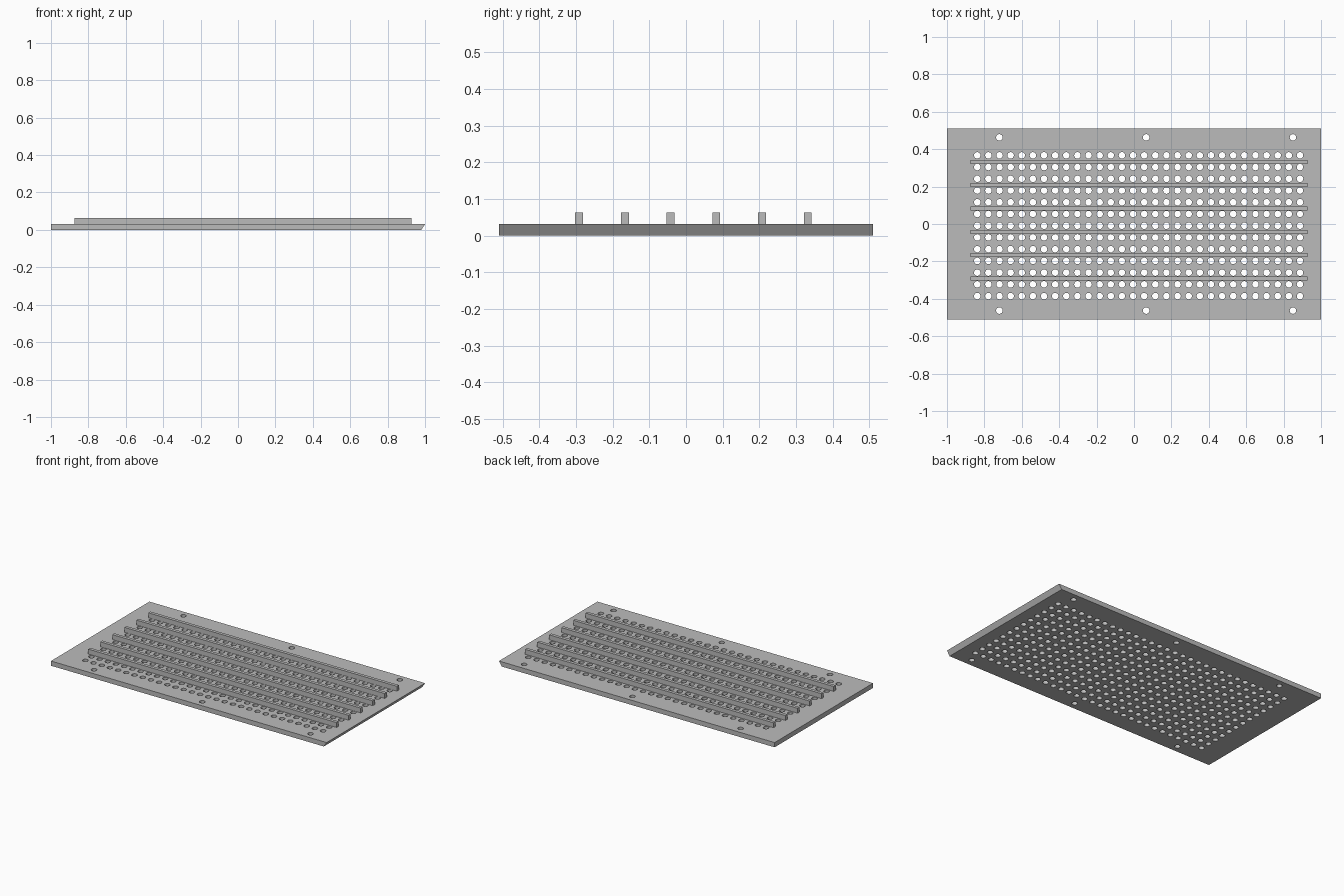
import bpy, bmesh
from mathutils import Matrix

if "Cube" in bpy.data.objects:
    bpy.data.objects.remove(bpy.data.objects["Cube"])

grey = bpy.data.materials.new("plain_grey")
grey.use_nodes = True
grey.diffuse_color = (0.5, 0.5, 0.5, 1)
grey.node_tree.nodes["Principled BSDF"].inputs["Base Color"].default_value = (0.5, 0.5, 0.5, 1)

HALF_Y, THICK, TOP = 0.51, 0.031, 0.063


def add_object(name, bm):
    bmesh.ops.recalc_face_normals(bm, faces=bm.faces)
    mesh = bpy.data.meshes.new(name)
    bm.to_mesh(mesh)
    bm.free()
    mesh.materials.append(grey)
    obj = bpy.data.objects.new(name, mesh)
    bpy.context.collection.objects.link(obj)
    return obj


def prism(name, profile, y0, y1):
    """Extrude an x-z profile along y."""
    bm = bmesh.new()
    face = bm.faces.new([bm.verts.new((x, y0, z)) for x, z in profile])
    new = bmesh.ops.extrude_face_region(bm, geom=[face])["geom"]
    verts = [g for g in new if isinstance(g, bmesh.types.BMVert)]
    bmesh.ops.translate(bm, vec=(0, y1 - y0, 0), verts=verts)
    return add_object(name, bm)


# Base plate with an undercut end
plate = prism("base_plate", [(-1, 0), (0.98, 0), (1, THICK), (-1, THICK)], -HALF_Y, HALF_Y)

# Hole positions: perforation grid and mounting holes along both long edges
holes = [(-0.838 + 0.0595 * i, 0.367 - 0.0627 * j) for i in range(30) for j in range(13)]
holes += [(x, y) for x in (-0.72, 0.065, 0.85) for y in (-0.463, 0.463)]

bm = bmesh.new()
for x, y in holes:
    bmesh.ops.create_cone(bm, cap_ends=True, segments=16, radius1=0.0175, radius2=0.0175,
                          depth=0.2, matrix=Matrix.Translation((x, y, 0)))
cutter = add_object("hole_cutter", bm)
cutter.hide_render = True

# Drill the plate, then drop the cutter
cut = plate.modifiers.new("drill", "BOOLEAN")
cut.operation = "DIFFERENCE"
cut.solver = "EXACT"
cut.object = cutter
drilled = bpy.data.meshes.new_from_object(
    plate.evaluated_get(bpy.context.evaluated_depsgraph_get()))
plate.modifiers.clear()
plate.data = drilled
bpy.data.objects.remove(cutter)

# Raised ribs between the rows of holes
for k in range(6):
    y = 0.332 - 0.1247 * k
    prism(f"rib_{k + 1}", [(-0.875, THICK), (0.927, THICK), (0.927, TOP), (-0.875, TOP)],
          y - 0.0107, y + 0.0107)
